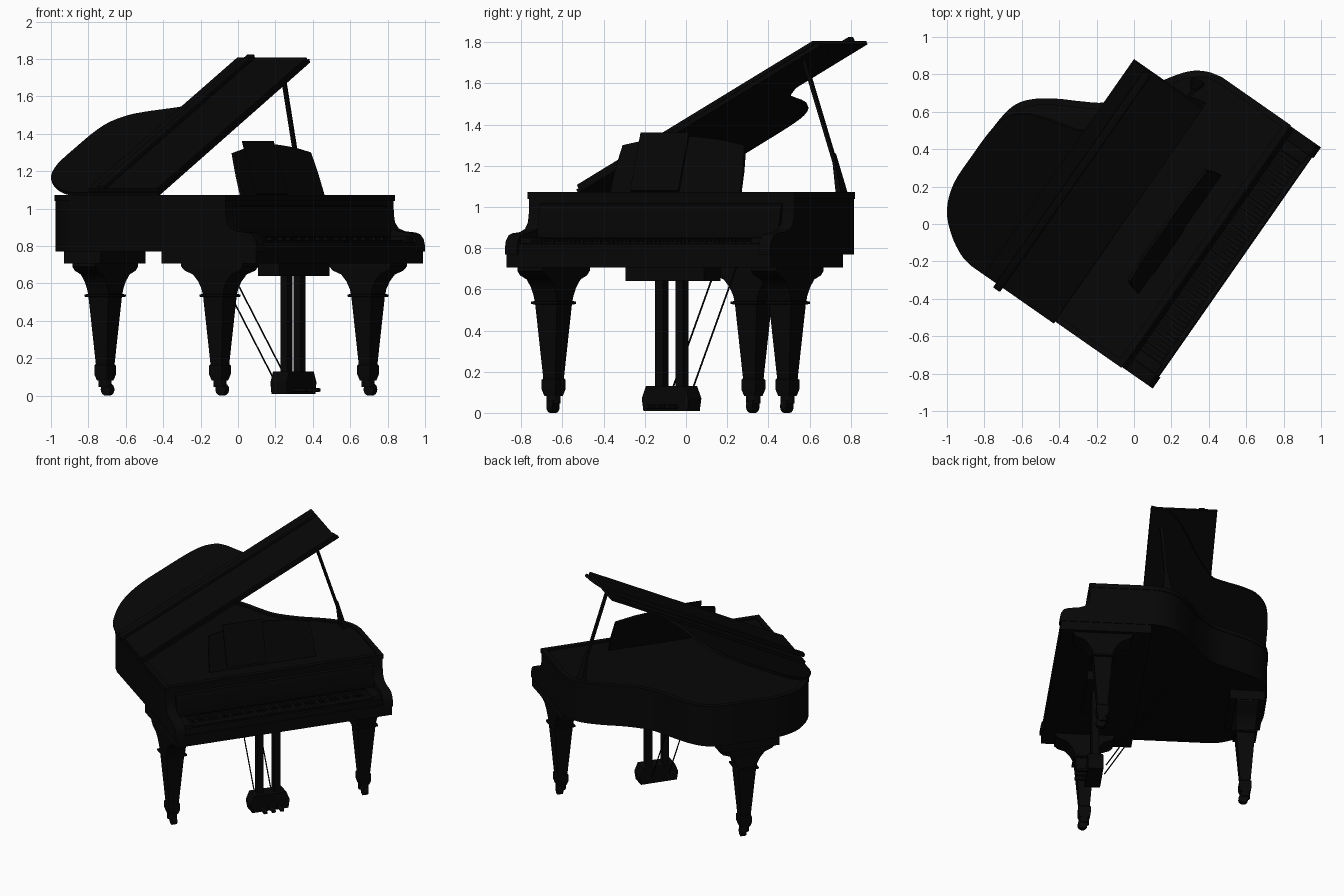
import bpy, bmesh, math
from mathutils import Matrix, Vector

if "Cube" in bpy.data.objects:
    bpy.data.objects.remove(bpy.data.objects["Cube"])

R, T = Matrix.Rotation, Matrix.Translation
# Everything is built keyboard-forward, then turned to its place in plan
PLACE = T((0.55, -0.235, 0)) @ R(math.radians(55.1), 4, 'Z')
black = bpy.data.materials.new("black_lacquer")
black.diffuse_color = (0.002, 0.002, 0.002, 1)
black.use_nodes = True
black.node_tree.nodes["Principled BSDF"].inputs["Base Color"].default_value = black.diffuse_color


def finish(name, bm, mat=Matrix()):
    bmesh.ops.recalc_face_normals(bm, faces=bm.faces)
    bm.transform(PLACE @ mat)
    me = bpy.data.meshes.new(name)
    bm.to_mesh(me)
    bm.free()
    me.polygons.foreach_set("use_smooth", [True] * len(me.polygons))
    me.set_sharp_from_angle(angle=math.radians(30))
    me.materials.append(black)
    ob = bpy.data.objects.new(name, me)
    bpy.context.collection.objects.link(ob)
    return ob


def add_box(bm, x0, x1, y0, y1, z0, z1):
    m = T(((x0 + x1) / 2, (y0 + y1) / 2, (z0 + z1) / 2)) @ Matrix.Diagonal((x1 - x0, y1 - y0, z1 - z0, 1))
    return bmesh.ops.create_cube(bm, size=1, matrix=m)["verts"]


def box(name, *b, mat=Matrix(), bevel=0.0):
    bm = bmesh.new()
    add_box(bm, *b)
    if bevel:
        bmesh.ops.bevel(bm, geom=bm.edges[:], offset=bevel, segments=2, profile=0.5, affect='EDGES')
    return finish(name, bm, mat)


def prism(name, pts, a, b, axis, mat=Matrix()):
    put = {'x': lambda p, t: (t, p[0], p[1]), 'y': lambda p, t: (p[0], t, p[1]), 'z': lambda p, t: (p[0], p[1], t)}[axis]
    bm = bmesh.new()
    lo, hi = [[bm.verts.new(put(p, t)) for p in pts] for t in (a, b)]
    bm.faces.new(lo)
    bm.faces.new(hi)
    for i in range(len(pts)):
        j = (i + 1) % len(pts)
        bm.faces.new((lo[i], lo[j], hi[j], hi[i]))
    return finish(name, bm, mat)


def rod(name, p, q, w, d, n=4, w2=None):
    p, q = Vector(p), Vector(q)
    bm = bmesh.new()
    bmesh.ops.create_cone(bm, cap_ends=True, segments=n, radius1=0.707, radius2=0.707 * (w2 or w) / w, depth=(q - p).length,
                          matrix=R(math.radians(45), 4, 'Z'))
    bm.transform(Matrix.Diagonal((w, d, 1, 1)))
    return finish(name, bm, T((p + q) / 2) @ (q - p).to_track_quat('Z', 'Y').to_matrix().to_4x4())


def offset(pts, d):
    # Move an outline inwards by d
    out, n = [], len(pts)
    for i in range(n):
        p = Vector(pts[i])
        a, b = (p - Vector(pts[i - 1])).normalized(), (Vector(pts[(i + 1) % n]) - p).normalized()
        na, nb = Vector((a.y, -a.x)), Vector((b.y, -b.x))
        m = (na + nb).normalized()
        out.append(tuple(p + m * d / max(m.dot(na), 0.4)))
    return out


def ring(name, outer, inner, z0, z1):
    bm = bmesh.new()
    loops = [[bm.verts.new((*p, z)) for p in o] for o, z in ((outer, z0), (outer, z1), (inner, z1), (inner, z0))]
    n = len(outer)
    for k in range(4):
        a, b = loops[k], loops[(k + 1) % 4]
        for i in range(n):
            j = (i + 1) % n
            bm.faces.new((a[i], a[j], b[j], b[i]))
    return finish(name, bm)


def spline(pts, steps=4):
    v = [Vector(p) for p in pts]
    v = [2 * v[0] - v[1]] + v + [2 * v[-1] - v[-2]]
    out = []
    for i in range(1, len(v) - 2):
        a, b, c, d = v[i - 1:i + 3]
        for s in range(steps):
            t = s / steps
            out.append(tuple(0.5 * (2 * b + (c - a) * t + (2 * a - 5 * b + 4 * c - d) * t * t
                                    + (3 * b - a - 3 * c + d) * t ** 3)))
    return out + [tuple(v[-2])]


# Curved case
W = 0.786
curve = spline([(-W, 1.17), (-.765, 1.25), (-.70, 1.35), (-.60, 1.44), (-.45, 1.49), (-.25, 1.495), (-.07, 1.49),
                (.04, 1.465), (.12, 1.40), (.19, 1.30), (.25, 1.19), (.32, 1.08), (.45, .975), (.60, .89),
                (.71, .81), (.765, .73), (W, .65)])
case = [(-W, .205)] + curve + [(W, .205)]
inner = offset(case, .03)
ring("case_rim", case, inner, .77, 1.04)
ring("case_top_lip", offset(case, -.005), inner, 1.04, 1.072)
prism("case_deck", inner, 1.045, 1.06, 'z')
prism("case_bottom", inner, .775, .79, 'z')

# Keybed, arms and key blocks
box("keybed", -W + .005, W - .005, .008, .625, .705, .785)
arm = [(.23, .77), (.23, 1.045), (.205, 1.045), (.203, .97), (.195, .925), (.17, .893), (.125, .878), (.06, .872),
       (.03, .862), (.008, .835), (0, .80), (0, .77)]
for s, n in ((-1, "bass"), (1, "treble")):
    prism(n + "_arm", arm, s * .715, s * W, 'x')
    box(n + "_key_block", min(s * .652, s * .716), max(s * .652, s * .716), .03, .205, .78, .852, bevel=.006)
box("key_slip", -.716, .716, .012, .04, .78, .822, bevel=.005)
prism("fallboard", [(.21, .83), (.178, .85), (.172, .885), (.192, 1.01), (.21, 1.02)], -.715, .715, 'x')

# Keys
bm, bk = bmesh.new(), bmesh.new()
kw = 1.30 / 52
for i in range(52):
    x = -.65 + i * kw
    add_box(bm, x + .001, x + kw - .001, .045, .205, .79, .832)
    if i % 7 in (0, 2, 3, 5, 6) and i < 51:
        add_box(bk, x + kw - .007, x + kw + .007, .10, .205, .832, .847)
finish("white_keys", bm)
finish("black_keys", bk)

# Raised lid, slightly narrower at the waist, with its front flap folded back on top
LID = T((-W, 0, 1.072)) @ R(math.radians(-26.6), 4, 'Y')
lid = []
for x, y in offset([(-W, .642)] + curve, -.01):
    waist = .075 * max(0, 1 - abs(y - 1.1) / .3) if x > 0 else 0
    lid.append((x + W - waist, y))
prism("lid", lid, 0, .02, 'z', LID)
box("lid_front_flap", 0, 1.562, .637, 1.09, .021, .040, mat=LID)
box("lid_ridge", -.02, 1.555, .965, 1.01, .040, .066, mat=LID, bevel=.006)

# Lid prop
rod("lid_prop", (.66, .738, 1.2), (.487, .717, 1.715), .022, .016)
rod("lid_prop_foot", (.695, .742, 1.05), (.648, .736, 1.26), .075, .03, w2=.026)

# Music desk with a centre panel
DESK = T((-.027, .352, 1.062)) @ R(math.radians(-17.5), 4, 'X')
half = [(.385, 0), (.378, .12), (.368, .2), (.36, .25), (.22, .278), (.07, .293)]
prism("music_desk", half + [(-x, z) for x, z in reversed(half)], 0, .016, 'y', DESK)
box("music_desk_panel", -.26, .025, -.01, 0, .015, .312, mat=DESK)


# Square tapered legs whose tops flare into a bracket along one direction, with casters
def leg(name, x, y, turn):
    prof = [(.075, .20, .71), (.075, .20, .69), (.074, .178, .668), (.072, .125, .648), (.07, .092, .61),
            (.068, .072, .57), (.066, .066, .543), (.079, .079, .541), (.079, .079, .529), (.064, .064, .526),
            (.036, .036, .168), (.042, .042, .16), (.042, .042, .115), (.032, .032, .082)]
    bm = bmesh.new()
    rows = [[bm.verts.new((sx * a, sy * b, z)) for sx, sy in ((-1, -1), (1, -1), (1, 1), (-1, 1))] for a, b, z in prof]
    for a, b in zip(rows, rows[1:]):
        for i in range(4):
            bm.faces.new((a[i - 1], a[i], b[i], b[i - 1]))
    bm.faces.new(rows[0])
    bm.faces.new(rows[-1])
    finish(name, bm, T((x, y, 0)) @ R(math.radians(turn), 4, 'Z'))
    rod(name + "_caster_stem", (x, y, .045), (x, y, .085), .05, .05, 12)
    bm = bmesh.new()
    bmesh.ops.create_cone(bm, cap_ends=True, segments=20, radius1=.033, radius2=.033, depth=.034)
    finish(name + "_caster", bm, T((x + .005, y - .012, .033)) @ R(math.radians(90), 4, 'Y'))


leg("front_bass_leg", -.705, .297, 0)
leg("front_treble_leg", .68, .297, 0)
leg("rear_leg", -.26, 1.355, 90)
box("rear_leg_block", -.475, -.055, 1.235, 1.475, .705, .79)

# Pedal lyre
box("lyre_top_block", -.235, .23, .235, .375, .64, .71)
prism("lyre_box", [(-.14, .008), (.12, .008), (.13, .07), (.105, .13), (-.125, .13), (-.15, .07)], .25, .355, 'y')
for i, x in enumerate((-.07, .05)):
    box("lyre_post", x - .023, x + .023, .282, .328, .12, .66)
    rod("lyre_brace", (x - .005, .38, .08), (x - .005, .825, .79), .006, .006, 8)
for x in (-.07, -.01, .05):
    box("pedal", x - .014, x + .014, .175, .27, .02, .04, bevel=.006)
